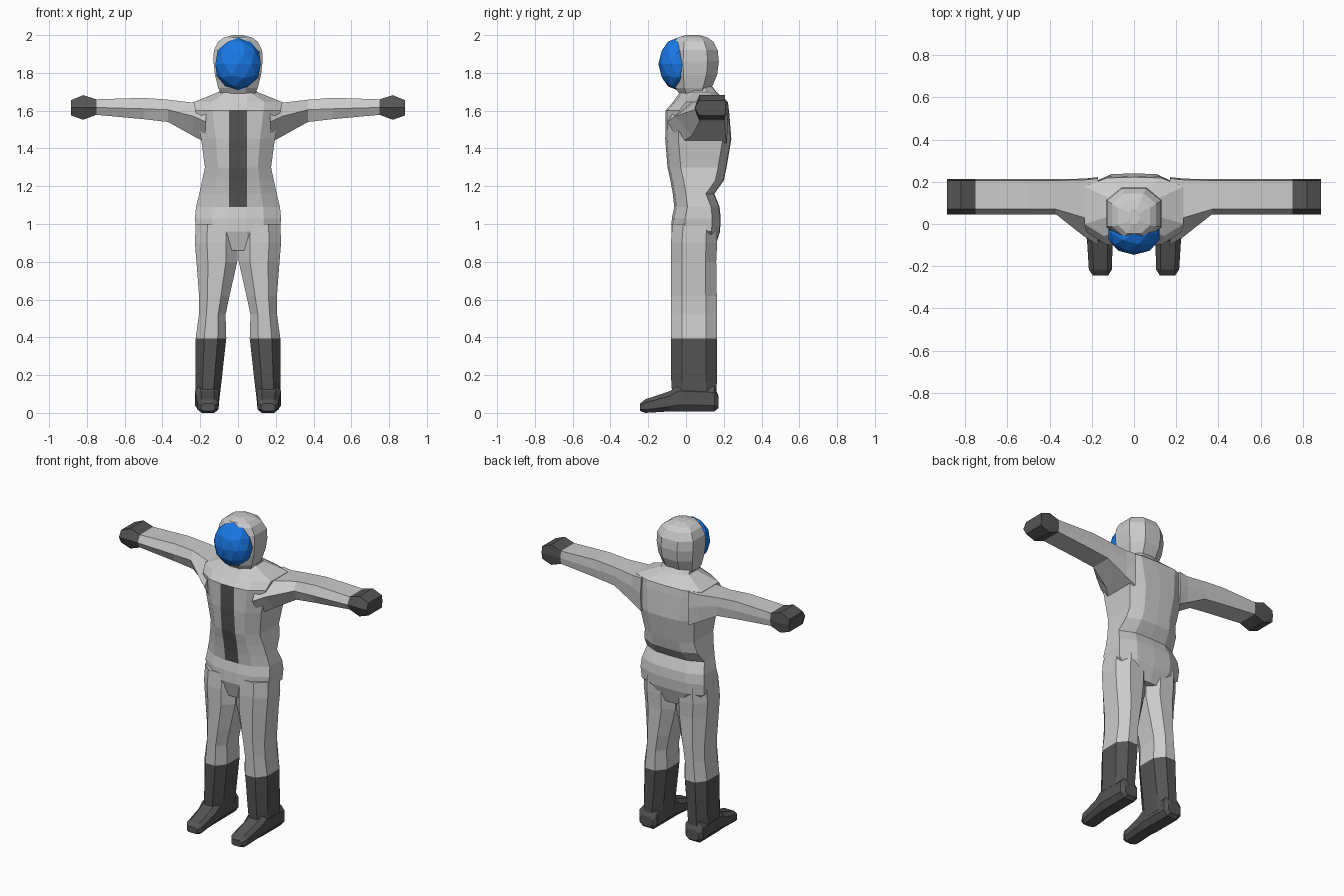
import bpy, bmesh
from mathutils import Matrix, Vector

if "Cube" in bpy.data.objects:
    bpy.data.objects.remove(bpy.data.objects["Cube"])


def material(name, rgb):
    m = bpy.data.materials.new(name)
    m.use_nodes = True
    m.diffuse_color = (*rgb, 1)
    m.node_tree.nodes["Principled BSDF"].inputs["Base Color"].default_value = (*rgb, 1)
    return m


SUIT = material("suit grey", (0.6, 0.6, 0.6))
DARK = material("dark grey", (0.09, 0.09, 0.09))
BLUE = material("visor blue", (0.01, 0.19, 0.8))


def finish(bm, name, mats, rule=None):
    """Turn a bmesh into a flat shaded object, colouring faces by a rule."""
    bmesh.ops.recalc_face_normals(bm, faces=bm.faces)
    for f in bm.faces:
        f.material_index = int(bool(rule and rule(f.calc_center_median())))
    me = bpy.data.meshes.new(name)
    bm.to_mesh(me)
    bm.free()
    for m in mats:
        me.materials.append(m)
    ob = bpy.data.objects.new(name, me)
    bpy.context.collection.objects.link(ob)


def loft(name, rings, mats, rule=None):
    """Skin a list of equal sized rings and cap both ends."""
    bm = bmesh.new()
    loops = [[bm.verts.new(p) for p in ring] for ring in rings]
    n = len(loops[0])
    for a, b in zip(loops, loops[1:]):
        for i in range(n):
            j = (i + 1) % n
            bm.faces.new((a[i], a[j], b[j], b[i]))
    bm.faces.new(loops[0])
    bm.faces.new(loops[-1])
    finish(bm, name, mats, rule)


def octagon(a0, a1, b0, b1, ca=0.28, cb=0.24):
    """Chamfered rectangle as 2D points."""
    u, v = (a1 - a0) * ca, (b1 - b0) * cb
    return [(a0 + u, b0), (a1 - u, b0), (a1, b0 + v), (a1, b1 - v),
            (a1 - u, b1), (a0 + u, b1), (a0, b1 - v), (a0, b0 + v)]


# Torso: narrow front strip carries the dark zip panel
def torso_ring(z, w, yf, yb):
    half = [(0.048, yf), (0.6 * w, yf + 0.012), (w, yf + 0.07),
            (w, yb - 0.045), (0.55 * w, yb - 0.004)]
    return ([(x, y, z) for x, y in half] + [(0, yb, z)]
            + [(-x, y, z) for x, y in reversed(half)])


torso = [(0.86, 0.1, -0.05, 0.15), (0.96, 0.222, -0.078, 0.18),
         (1.03, 0.228, -0.075, 0.184), (1.09, 0.222, -0.062, 0.178),
         (1.16, 0.205, -0.07, 0.15), (1.23, 0.19, -0.082, 0.2),
         (1.3, 0.175, -0.098, 0.215), (1.45, 0.195, -0.11, 0.24),
         (1.6, 0.225, -0.108, 0.228), (1.645, 0.235, -0.07, 0.222),
         (1.7, 0.1, -0.03, 0.16), (1.74, 0.09, -0.02, 0.13)]
loft("torso", [torso_ring(*r) for r in torso], [SUIT, DARK],
     lambda c: abs(c.x) < 0.001 and c.y < 0 and 1.09 < c.z < 1.6)

# Helmet
helmet = [(1.68, 0.085, -0.03, 0.11), (1.72, 0.105, -0.055, 0.135),
          (1.79, 0.122, -0.07, 0.165), (1.86, 0.13, -0.075, 0.174),
          (1.92, 0.128, -0.07, 0.168), (1.965, 0.105, -0.06, 0.145),
          (1.987, 0.075, -0.045, 0.115), (2.0, 0.025, 0, 0.07)]
loft("helmet", [[(x, y, z) for x, y in octagon(-w, w, yf, yb)]
                for z, w, yf, yb in helmet], [SUIT])

# Visor
bm = bmesh.new()
bmesh.ops.create_icosphere(bm, subdivisions=2, radius=1, matrix=Matrix.LocRotScale(
    Vector((0, -0.045, 1.847)), None, Vector((0.126, 0.101, 0.139))))
finish(bm, "visor", [BLUE])

# Limb sections: leg = z, inner x, outer x, front y, back y
leg = [(0.06, 0.1, 0.226, -0.07, 0.16), (0.16, 0.088, 0.226, -0.078, 0.163),
       (0.395, 0.062, 0.224, -0.08, 0.163), (0.52, 0.066, 0.207, -0.08, 0.163),
       (0.62, 0.045, 0.206, -0.08, 0.163), (0.8, 0.004, 0.22, -0.08, 0.16),
       (0.9, 0.001, 0.228, -0.08, 0.165), (1.0, 0.001, 0.224, -0.072, 0.165)]
# foot = y, inner x, outer x, bottom z, top z
foot = [(0.172, 0.12, 0.21, 0.025, 0.09), (0.15, 0.102, 0.228, 0.008, 0.14),
        (-0.04, 0.1, 0.228, 0.008, 0.15), (-0.085, 0.102, 0.222, 0.008, 0.115),
        (-0.215, 0.104, 0.214, 0, 0.072), (-0.243, 0.122, 0.196, 0.01, 0.05)]
# arm = x, front y at middle, front y at top, back y, bottom z, middle z, top z
arm = [(0.17, -0.1, -0.03, 0.222, 1.43, 1.54, 1.645),
       (0.235, -0.06, 0.03, 0.215, 1.465, 1.57, 1.642),
       (0.37, 0.046, 0.07, 0.212, 1.54, 1.605, 1.658),
       (0.5, 0.046, 0.07, 0.212, 1.555, 1.61, 1.668),
       (0.75, 0.046, 0.07, 0.212, 1.578, 1.617, 1.66),
       (0.82, 0.046, 0.07, 0.212, 1.552, 1.617, 1.682),
       (0.885, 0.046, 0.07, 0.212, 1.575, 1.617, 1.655)]


def arm_ring(s, x, ym, yt, yb, zb, zm, zt):
    pts = [(ym, zm), (yt, zt), (yb - 0.006, zt), (yb, zm), (yb - 0.006, zb), (yt, zb)]
    return [(s * x, y, z) for y, z in pts]


# Left and right limbs
for side, s in (("left", 1), ("right", -1)):
    loft(side + "_leg", [[(s * x, y, z) for x, y in octagon(a, b, yf, yb)]
                         for z, a, b, yf, yb in leg],
         [SUIT, DARK], lambda c: c.z < 0.39)
    loft(side + "_boot_foot", [[(s * x, y, z) for x, z in octagon(a, b, z0, z1, 0.2)]
                               for y, a, b, z0, z1 in foot], [DARK])
    loft(side + "_arm", [arm_ring(s, *r) for r in arm],
         [SUIT, DARK], lambda c: abs(c.x) > 0.75)
